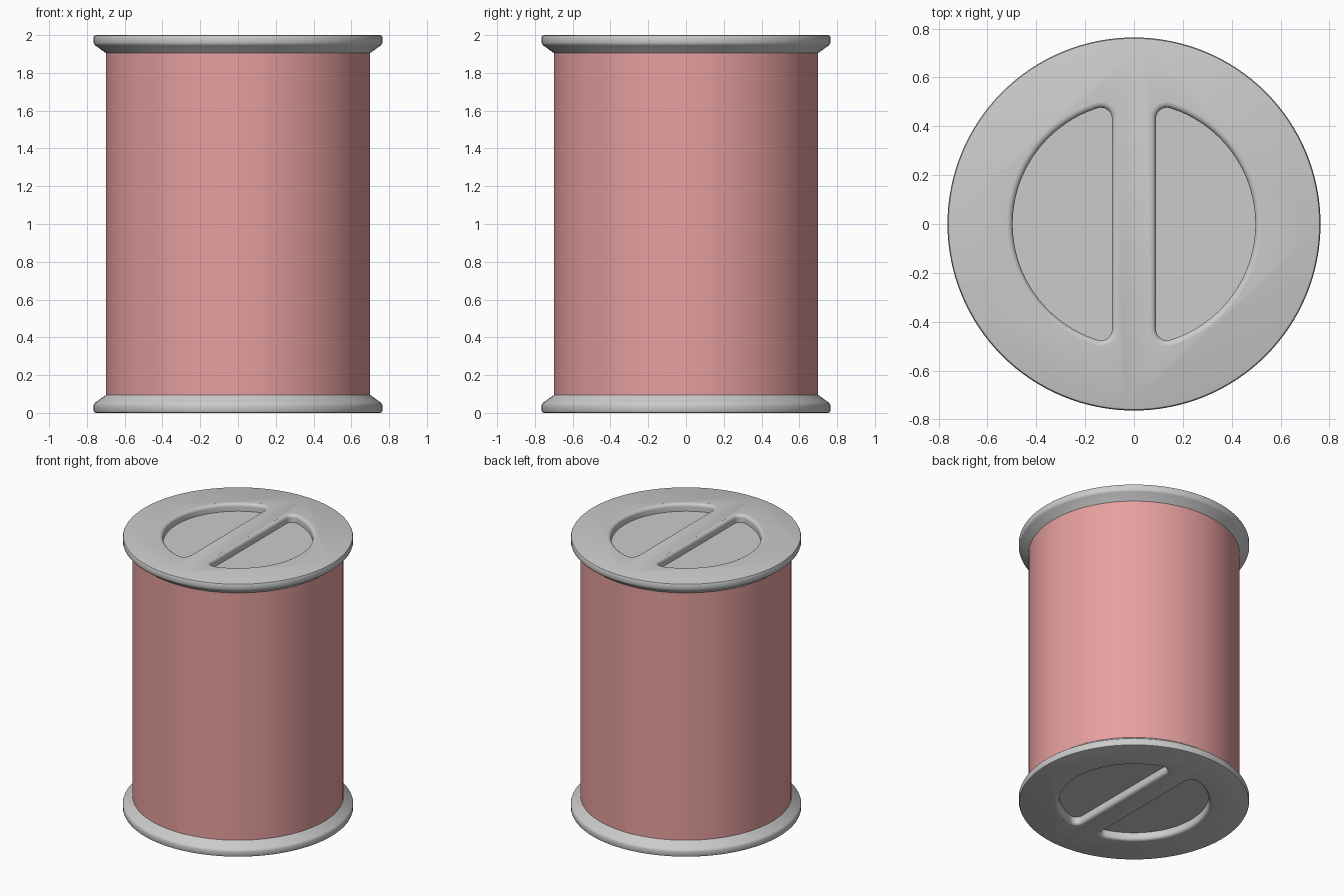
import bpy, bmesh
from math import sin, cos, pi, sqrt, atan2

if "Cube" in bpy.data.objects:
    bpy.data.objects.remove(bpy.data.objects["Cube"])

SEG = 128


def loft(name, rings):
    """Closed solid through a list of equal-length point rings."""
    bm = bmesh.new()
    loops = [[bm.verts.new(p) for p in ring] for ring in rings]
    n = len(loops[0])
    for a, b in zip(loops, loops[1:]):
        for i in range(n):
            j = (i + 1) % n
            bm.faces.new((a[i], a[j], b[j], b[i]))
    bm.faces.new(loops[0])
    bm.faces.new(loops[-1])
    bmesh.ops.recalc_face_normals(bm, faces=bm.faces)
    mesh = bpy.data.meshes.new(name)
    bm.to_mesh(mesh)
    bm.free()
    obj = bpy.data.objects.new(name, mesh)
    bpy.context.collection.objects.link(obj)
    return obj


def lathe(name, profile):
    return loft(name, [[(r * cos(2 * pi * i / SEG), r * sin(2 * pi * i / SEG), z)
                        for i in range(SEG)] for r, z in profile])


def activate(obj):
    bpy.ops.object.select_all(action='DESELECT')
    obj.select_set(True)
    bpy.context.view_layer.objects.active = obj


def smooth(obj):
    activate(obj)
    bpy.ops.object.shade_smooth_by_angle(angle=0.52)


def d_outline(grow, z, side):
    """Half-moon outline with rounded corners, offset outward by grow."""
    R, flat, rc = 0.497, 0.09, 0.045
    cx = flat + rc
    cy = sqrt((R - rc) ** 2 - cx ** 2)
    a = atan2(cy, cx)

    def arc(x, y, r, a0, a1, n):
        return [(side * (x + r * cos(a0 + (a1 - a0) * i / n)),
                 y + r * sin(a0 + (a1 - a0) * i / n), z) for i in range(n + 1)]
    return (arc(0, 0, R + grow, -a, a, 56)[:-1]
            + arc(cx, cy, rc + grow, a, pi, 10)
            + arc(cx, -cy, rc + grow, pi, 2 * pi - a, 10)[:-1])


# Top cap: outer face at local z = 0
cap = lathe("top_cap", [(0.752, 0), (0.760, -0.003), (0.764, -0.012),
                        (0.764, -0.040), (0.761, -0.048), (0.755, -0.055),
                        (0.70, -0.095), (0.69, -0.11)])

# Two half-moon pockets with rounded rims, leaving a grip bar between them
DEPTH, F = 0.055, 0.022
for side in (1, -1):
    rings = [d_outline(0, -DEPTH, side)]
    for k in range(6):
        t = pi / 2 * k / 5
        rings.append(d_outline(F * (1 - cos(t)), -F + F * sin(t) * 0.995, side))
    rings.append(d_outline(F, 0.05, side))
    cutter = loft("pocket_cutter", rings)
    cutter.hide_render = True
    mod = cap.modifiers.new("pocket", 'BOOLEAN')
    mod.operation, mod.solver, mod.object = 'DIFFERENCE', 'EXACT', cutter
    activate(cap)
    bpy.ops.object.modifier_apply(modifier=mod.name)
    bpy.data.objects.remove(cutter)
smooth(cap)

# Bottom cap: same part turned over
bottom = cap.copy()
bottom.name = "bottom_cap"
bottom.rotation_euler.x = pi
bpy.context.collection.objects.link(bottom)
cap.location.z = 2.0

# Body
body = lathe("body", [(0.70, 0.09), (0.70, 1.91)])
smooth(body)
mat = bpy.data.materials.new("pink")
mat.diffuse_color = (0.8, 0.35, 0.35, 1)
mat.use_nodes = True
mat.node_tree.nodes["Principled BSDF"].inputs["Base Color"].default_value = mat.diffuse_color
body.data.materials.append(mat)
